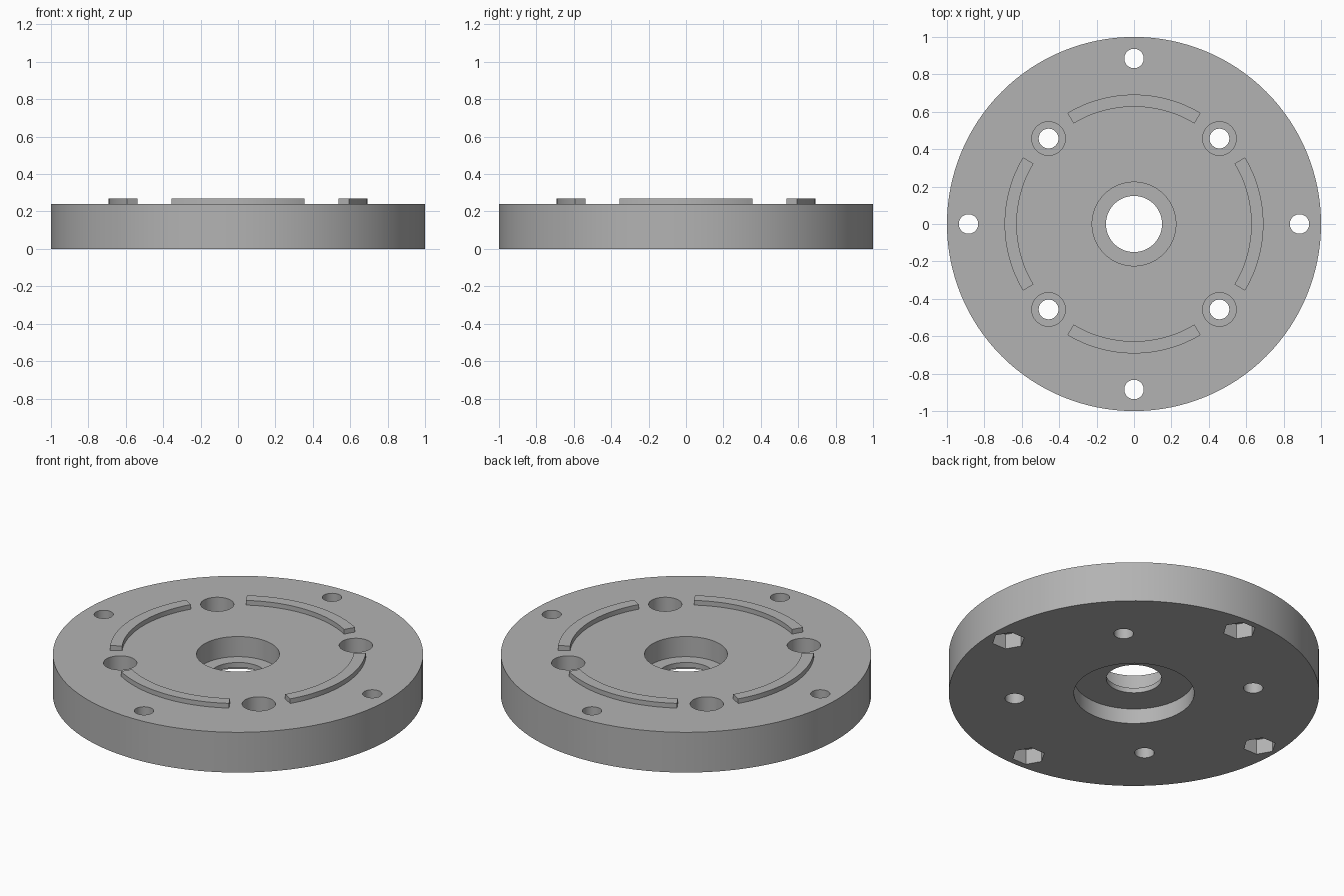
import bpy
import bmesh
from math import cos, sin, pi, radians

default = bpy.data.objects.get("Cube")
if default:
    bpy.data.objects.remove(default)

HEIGHT = 0.24
metal = bpy.data.materials.new("plain grey")
metal.use_nodes = True
grey = (0.45, 0.45, 0.45, 1)
metal.diffuse_color = grey
metal.node_tree.nodes["Principled BSDF"].inputs["Base Color"].default_value = grey


def cylinder(name, radius, bottom, top, x=0, y=0, sides=64, turn=0):
    bpy.ops.mesh.primitive_cylinder_add(
        vertices=sides, radius=radius, depth=top - bottom,
        location=(x, y, (top + bottom) / 2), rotation=(0, 0, turn))
    obj = bpy.context.object
    obj.name = name
    return obj


def smooth(obj):
    bpy.ops.object.select_all(action="DESELECT")
    obj.select_set(True)
    bpy.context.view_layer.objects.active = obj
    bpy.ops.object.shade_smooth_by_angle(angle=radians(30))


# Flange body
body = cylinder("flange_body", 1, 0, HEIGHT, sides=128)
body.data.materials.append(metal)


def cut(*args, **options):
    cutter = cylinder("cutter", *args, **options)
    cutter.hide_render = True
    modifier = body.modifiers.new("cut", "BOOLEAN")
    modifier.operation = "DIFFERENCE"
    modifier.solver = "EXACT"
    modifier.object = cutter
    bpy.context.view_layer.objects.active = body
    bpy.ops.object.modifier_apply(modifier=modifier.name)
    bpy.data.objects.remove(cutter)


LOW, HIGH = -0.1, 0.4

# Hub: through hole, upper counterbore and wide lower recess
cut(0.15, LOW, HIGH)
cut(0.224, 0.12, HIGH)
cut(0.325, LOW, 0.09)

for i in range(4):
    # Rim bolt holes with hexagonal nut pockets underneath
    angle = i * pi / 2
    x, y = 0.885 * cos(angle), 0.885 * sin(angle)
    cut(0.052, LOW, HIGH, x, y, sides=32)
    cut(0.09, LOW, 0.09, x, y, sides=6, turn=pi / 6)
    # Inner screw holes with counterbores on top
    angle += pi / 4
    x, y = 0.646 * cos(angle), 0.646 * sin(angle)
    cut(0.053, LOW, HIGH, x, y, sides=32)
    cut(0.09, 0.12, HIGH, x, y, sides=48)
smooth(body)


# Raised locating ridges
def ridge(name, middle, inner=0.627, outer=0.692, spread=radians(31), steps=24):
    bm = bmesh.new()
    rings = []
    for s in range(steps + 1):
        a = middle + spread * (2 * s / steps - 1)
        corners = [(inner, 0.23), (outer, 0.23), (outer, 0.268), (inner, 0.268)]
        rings.append([bm.verts.new((r * cos(a), r * sin(a), z)) for r, z in corners])
    for a, b in zip(rings, rings[1:]):
        for k in range(4):
            n = (k + 1) % 4
            bm.faces.new((a[k], a[n], b[n], b[k]))
    bm.faces.new(rings[0])
    bm.faces.new(rings[-1])
    bmesh.ops.recalc_face_normals(bm, faces=bm.faces)
    mesh = bpy.data.meshes.new(name)
    bm.to_mesh(mesh)
    bm.free()
    mesh.materials.append(metal)
    obj = bpy.data.objects.new(name, mesh)
    bpy.context.collection.objects.link(obj)
    smooth(obj)


for i, side in enumerate(("left", "back", "right", "front")):
    ridge(side + "_ridge", i * pi / 2)
